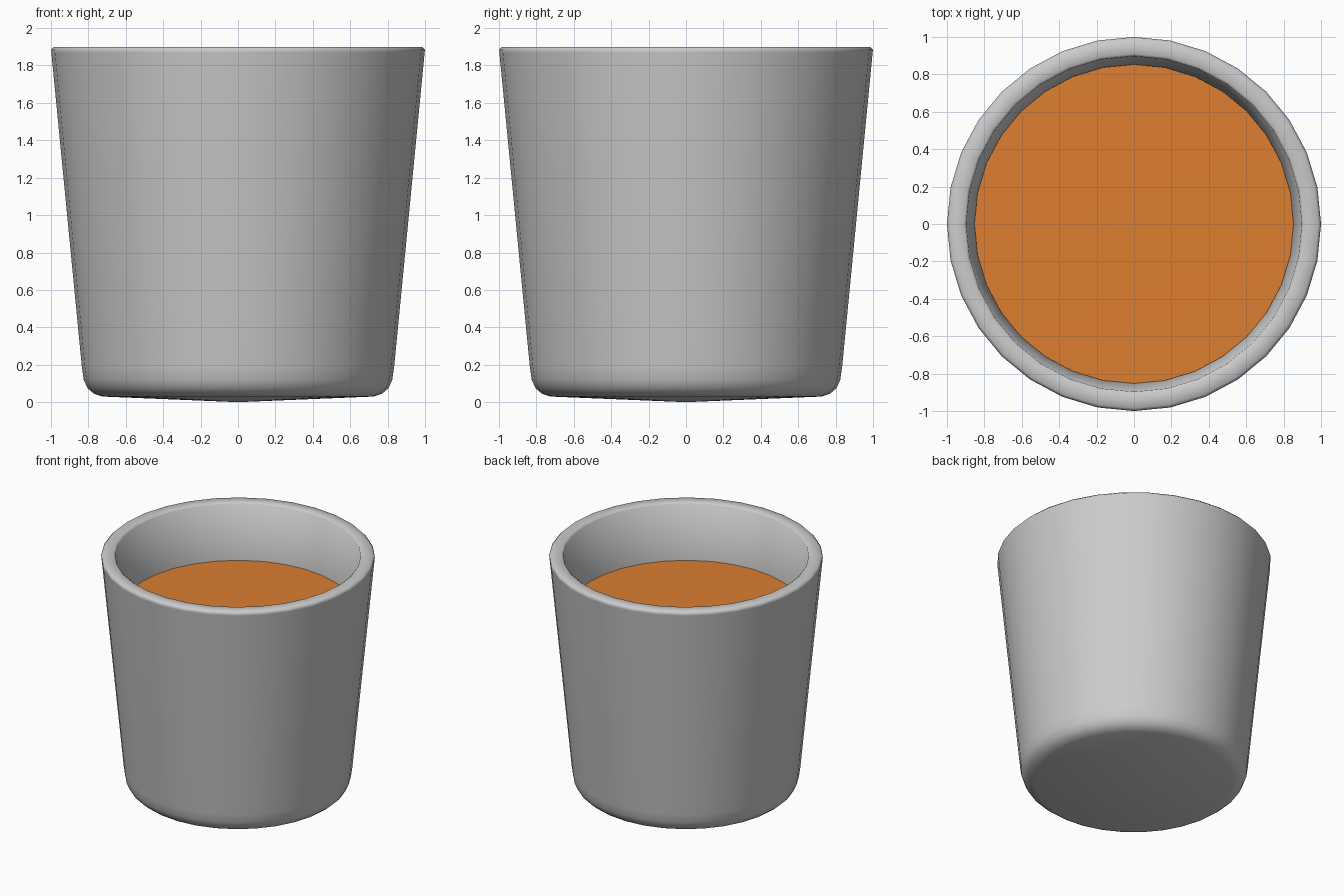
import bpy, bmesh, math

if "Cube" in bpy.data.objects:
    bpy.data.objects.remove(bpy.data.objects["Cube"])

SEG = 32


def material(name, rgb):
    m = bpy.data.materials.new(name)
    m.diffuse_color = (*rgb, 1.0)
    m.use_nodes = True
    m.node_tree.nodes["Principled BSDF"].inputs["Base Color"].default_value = m.diffuse_color
    return m


def lathe(name, profile, mat, angle):
    """Spin a (radius, height) profile round z; radius 0 becomes a pole."""
    bm = bmesh.new()
    rings = []
    for r, z in profile:
        if r == 0:
            rings.append([bm.verts.new((0, 0, z))])
        else:
            rings.append([bm.verts.new((r * math.cos(2 * math.pi * i / SEG),
                                        r * math.sin(2 * math.pi * i / SEG), z))
                          for i in range(SEG)])
    for a, b in zip(rings, rings[1:]):
        for i in range(SEG):
            j = (i + 1) % SEG
            quad = [a[i % len(a)], a[j % len(a)], b[j % len(b)], b[i % len(b)]]
            bm.faces.new(list(dict.fromkeys(quad)))
    mesh = bpy.data.meshes.new(name)
    bm.to_mesh(mesh)
    bm.free()
    mesh.materials.append(mat)
    obj = bpy.data.objects.new(name, mesh)
    bpy.context.collection.objects.link(obj)
    bpy.ops.object.select_all(action='DESELECT')
    obj.select_set(True)
    bpy.context.view_layer.objects.active = obj
    bpy.ops.object.shade_smooth_by_angle(angle=math.radians(angle))
    return obj


grey = material("cup grey", (0.60, 0.60, 0.60))
orange = material("drink orange", (0.72, 0.21, 0.03))

# Cup: shallow cone base, rounded foot, tapered wall, soft rim, inner wall and floor
lathe("cup", [
    (0, 0), (0.725, 0.03), (0.77, 0.045), (0.805, 0.075), (0.825, 0.12), (0.835, 0.19),
    (0.998, 1.87), (1.0, 1.885), (0.985, 1.9), (0.91, 1.9), (0.897, 1.89),
    (0.855, 1.46), (0.745, 0.19), (0.70, 0.12), (0, 0.11)], grey, 60)

# Drink: gently domed surface inside the cup
lathe("drink", [(0.853, 1.455), (0, 1.47)], orange, 40)
